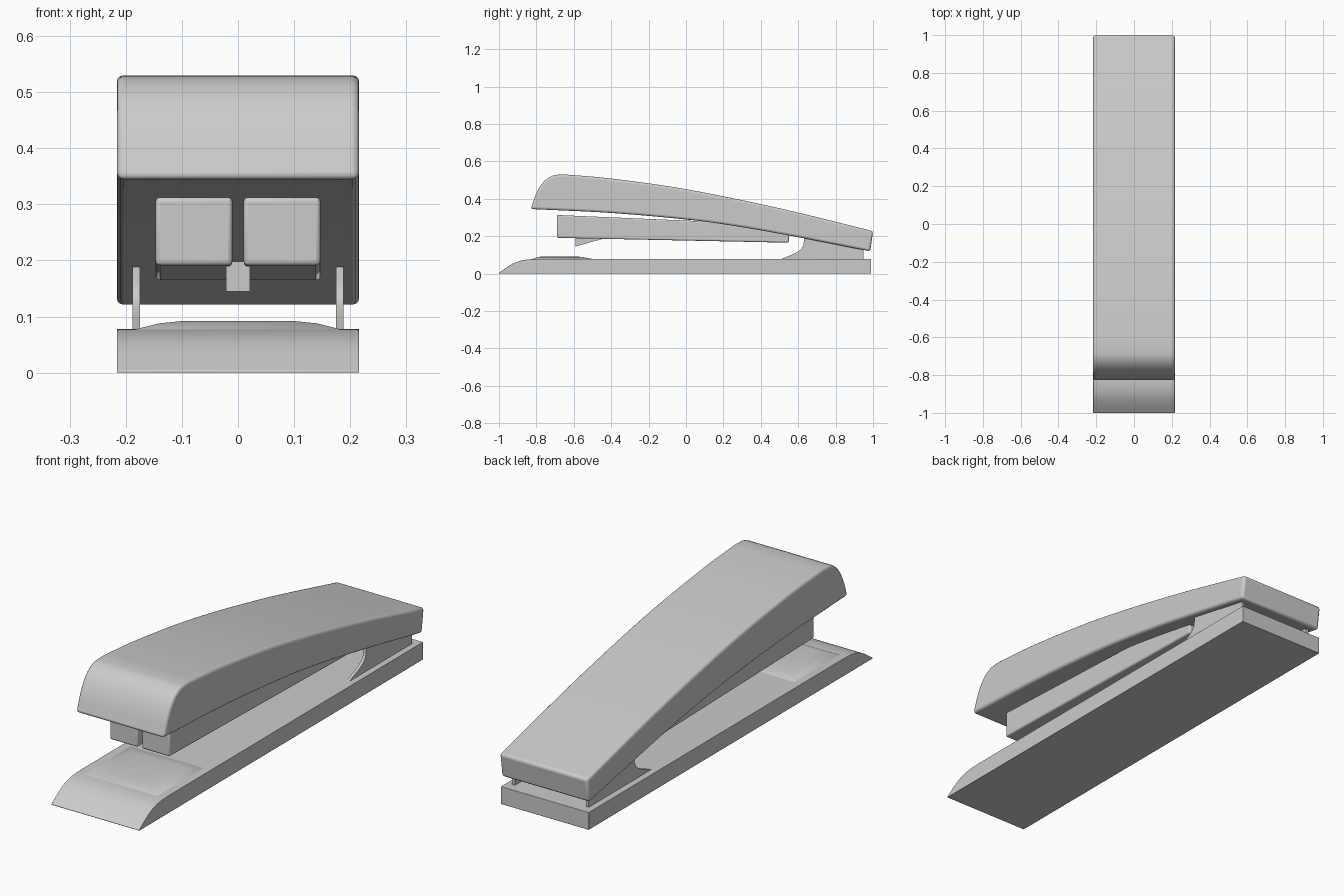
import bpy, bmesh, math
from mathutils import Vector

if "Cube" in bpy.data.objects:
    bpy.data.objects.remove(bpy.data.objects["Cube"])


def smooth_path(pts, n=6):
    """Catmull-Rom curve through the (y, z) points."""
    p = [Vector(q) for q in pts]
    p = [2 * p[0] - p[1]] + p + [2 * p[-1] - p[-2]]
    out = []
    for i in range(1, len(p) - 2):
        a, b, c, d = p[i - 1:i + 3]
        for k in range(n):
            t = k / n
            out.append(0.5 * (2 * b + (c - a) * t + (2 * a - 5 * b + 4 * c - d) * t * t
                              + (3 * b - a - 3 * c + d) * t ** 3))
    return [tuple(v) for v in out] + [tuple(pts[-1])]


def finish(name, bm, bevel):
    bmesh.ops.recalc_face_normals(bm, faces=bm.faces)
    me = bpy.data.meshes.new(name)
    bm.to_mesh(me)
    bm.free()
    ob = bpy.data.objects.new(name, me)
    bpy.context.collection.objects.link(ob)
    bpy.ops.object.select_all(action='DESELECT')
    ob.select_set(True)
    bpy.context.view_layer.objects.active = ob
    if bevel:
        m = ob.modifiers.new("Bevel", 'BEVEL')
        m.width = bevel
        m.segments = 3
        m.limit_method = 'ANGLE'
        m.angle_limit = math.radians(40)
    bpy.ops.object.shade_smooth_by_angle(angle=math.radians(35))
    return ob


def extrude_profile(name, profile, x0, x1, bevel=0.0):
    """Closed (y, z) profile extruded from x0 to x1."""
    bm = bmesh.new()
    face = bm.faces.new([bm.verts.new((x0, y, z)) for y, z in profile])
    ext = bmesh.ops.extrude_face_region(bm, geom=[face])
    bmesh.ops.translate(bm, vec=(x1 - x0, 0, 0),
                        verts=[v for v in ext["geom"] if isinstance(v, bmesh.types.BMVert)])
    return finish(name, bm, bevel)


# Base plate with a curved front lip
lip = smooth_path([(-1, 0.004), (-0.945, 0.042), (-0.9, 0.064), (-0.85, 0.075), (-0.79, 0.078)], 4)
extrude_profile("base", [(-1, 0)] + lip + [(0.99, 0.078), (0.99, 0)], -0.216, 0.216, 0.008)

# Raised anvil plate on the base: stacked rectangles
bm = bmesh.new()
rings = []
for hx, y0, y1, z in [(0.19, -0.83, -0.49, 0.07), (0.18, -0.82, -0.5, 0.078),
                      (0.14, -0.795, -0.55, 0.088), (0.1, -0.765, -0.59, 0.092)]:
    rings.append([bm.verts.new(c) for c in
                  [(-hx, y0, z), (hx, y0, z), (hx, y1, z), (-hx, y1, z)]])
for a, b in zip(rings, rings[1:]):
    for i in range(4):
        j = (i + 1) % 4
        bm.faces.new([a[i], a[j], b[j], b[i]])
bm.faces.new(rings[0])
bm.faces.new(rings[-1])
finish("anvil_plate", bm, 0)

# Top cover: arched handle
nose = smooth_path([(-0.83, 0.345), (-0.80, 0.43), (-0.76, 0.492), (-0.71, 0.524), (-0.65, 0.53)], 5)
arch = smooth_path([(-0.65, 0.53), (-0.4, 0.508), (0, 0.451), (0.5, 0.349), (1.0, 0.227)], 6)
under = smooth_path([(0.985, 0.119), (0.55, 0.204), (0.25, 0.256), (0, 0.289),
                     (-0.4, 0.324), (-0.83, 0.345)], 5)
extrude_profile("top_cover", nose[:-1] + arch + under[:-1], -0.216, 0.216, 0.012)

# Magazine: two parallel rails, with the tops running into the cover
rail = [(-0.69, 0.191), (0.55, 0.165), (0.55, 0.26), (-0.69, 0.313)]
for side, x0, x1 in [("left", -0.147, -0.01), ("right", 0.01, 0.147)]:
    extrude_profile("magazine_rail_" + side, rail, x0, x1, 0.008)

# Catch under the magazine
extrude_profile("magazine_catch", [(-0.59, 0.145), (-0.59, 0.198), (-0.44, 0.198), (-0.44, 0.187)],
                -0.021, 0.021)

# Hinge brackets
heel = smooth_path([(0.51, 0.078), (0.59, 0.112), (0.625, 0.145), (0.632, 0.2)], 4)
for side, s in [("left", -1), ("right", 1)]:
    extrude_profile("hinge_bracket_" + side,
                    [(0.51, 0.07)] + heel + [(0.95, 0.14), (0.95, 0.07)], s * 0.175, s * 0.188)
